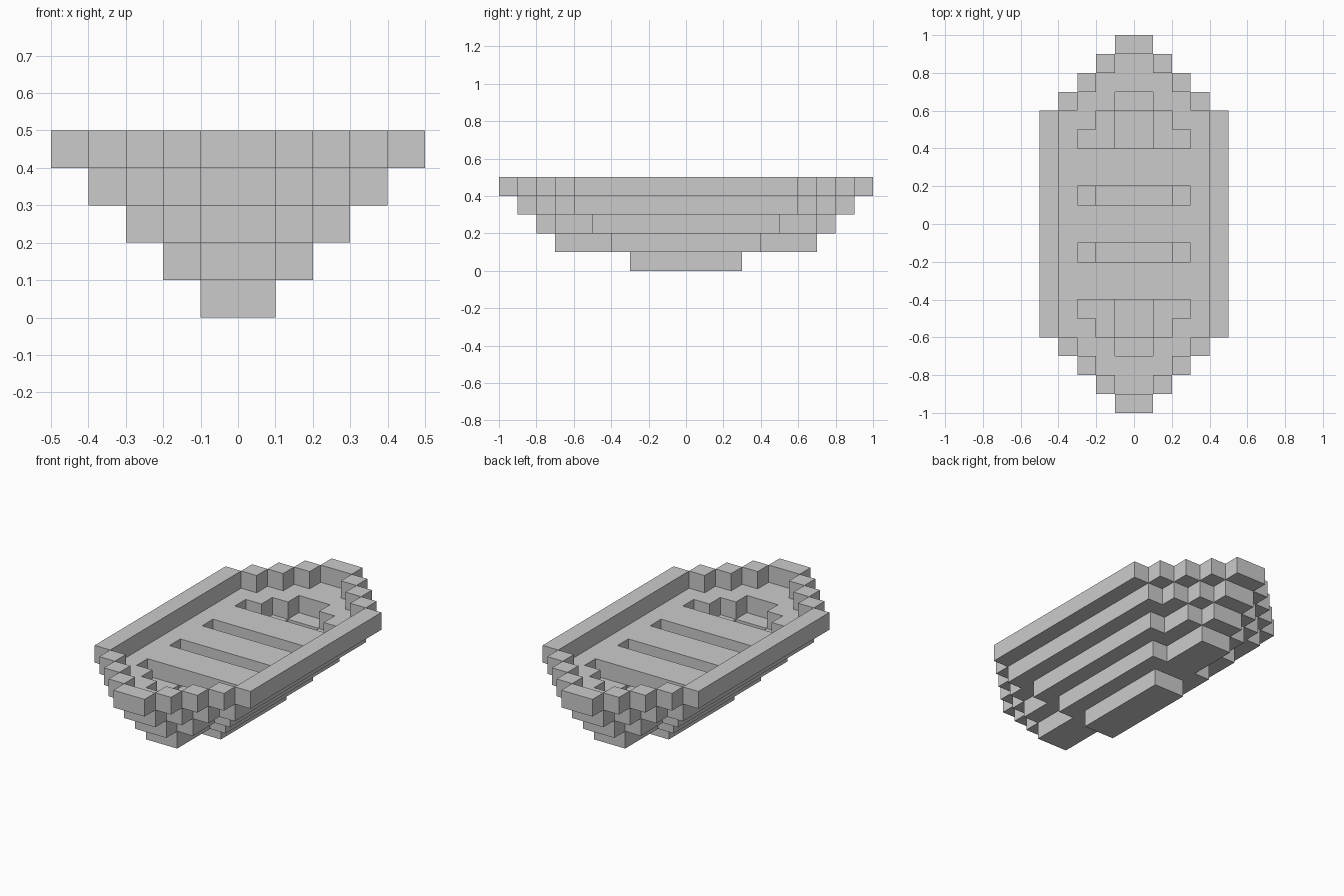
import bpy, bmesh
from mathutils import Vector

if "Cube" in bpy.data.objects:
    bpy.data.objects.remove(bpy.data.objects["Cube"])

S = 0.1  # block size


def plan(steps):
    """Cells (x, y) of a stepped boat outline; steps = (half width, half length)."""
    return {(x, y) for w, l in steps for x in range(-w, w) for y in range(-l, l)}


# Plan of each layer, in blocks: outline minus the hollow inside it
keel = plan([(1, 3)])
lower = plan([(2, 4), (1, 7)])
middle = plan([(3, 5), (2, 7), (1, 8)]) - plan([(2, 4), (1, 6)])
outline = plan([(4, 6), (3, 7), (2, 8), (1, 9)])
opening = plan([(3, 5), (2, 6), (1, 7)])
rim = plan([(5, 6), (4, 7), (3, 8), (2, 9), (1, 10)]) - outline

# Benches cross the opening in the middle and on both sides of it
benches = {(x, y) for x, y in opening if y in (-4, -3, -1, 0, 2, 3)}

parts = [("keel", 0, keel), ("lower_hull", 1, lower), ("middle_hull", 2, middle),
         ("upper_hull", 3, outline - opening), ("benches", 3, benches),
         ("rim", 4, rim)]
solid = {(x, y, z) for _, z, cells in parts for x, y in cells}


def build(name, z, cells):
    """Make the outer skin of a layer of blocks, merged into large flat faces."""
    bm = bmesh.new()
    for x, y in sorted(cells):
        cell = Vector((x, y, z))
        for axis in range(3):
            for side in (0, 1):
                n = Vector((0, 0, 0))
                n[axis] = 2 * side - 1
                if tuple(int(c) for c in cell + n) in solid:
                    continue
                u, v = Vector((0, 0, 0)), Vector((0, 0, 0))
                u[(axis + 1) % 3] = v[(axis + 2) % 3] = 1
                o = cell + (n if side else Vector((0, 0, 0)))
                loop = [o, o + u, o + u + v, o + v]
                if not side:
                    loop.reverse()
                bm.faces.new([bm.verts.new(p * S) for p in loop])
    bmesh.ops.remove_doubles(bm, verts=bm.verts, dist=0.001)
    bmesh.ops.dissolve_limit(bm, angle_limit=0.01, verts=bm.verts, edges=bm.edges)
    mesh = bpy.data.meshes.new(name)
    bm.to_mesh(mesh)
    bm.free()
    bpy.context.collection.objects.link(bpy.data.objects.new(name, mesh))


for part in parts:
    build(*part)
